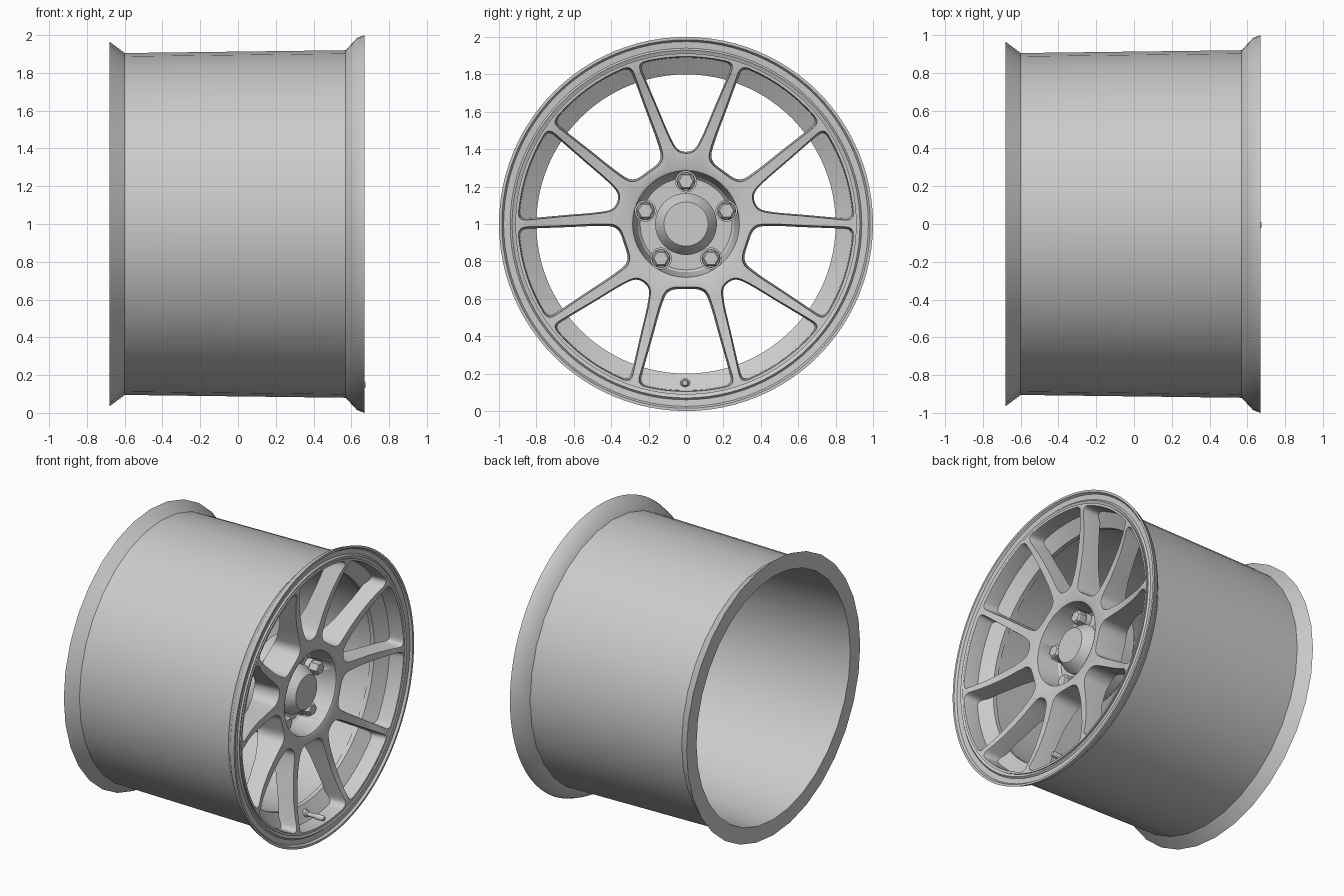
import bpy, bmesh, math
from mathutils import Vector

if "Cube" in bpy.data.objects:
    bpy.data.objects.remove(bpy.data.objects["Cube"])

CZ = 1.0  # axle height; the axle runs along x


def polar(x, r, a):
    return Vector((x, r * math.cos(a), CZ + r * math.sin(a)))


def finish(name, bm, angle=30):
    bmesh.ops.remove_doubles(bm, verts=bm.verts, dist=1e-5)
    bmesh.ops.recalc_face_normals(bm, faces=bm.faces)
    me = bpy.data.meshes.new(name)
    bm.to_mesh(me)
    bm.free()
    ob = bpy.data.objects.new(name, me)
    bpy.context.collection.objects.link(ob)
    smooth(ob, angle)
    return ob


def smooth(ob, angle=30):
    bpy.ops.object.select_all(action='DESELECT')
    ob.select_set(True)
    bpy.context.view_layer.objects.active = ob
    bpy.ops.object.shade_smooth_by_angle(angle=math.radians(angle))


def loft(bm, rings, closed):
    """Join rings of points; closed links last ring to first, else caps the ends."""
    vs = [[bm.verts.new(p) for p in ring] for ring in rings]
    n = len(vs[0])
    for i in range(len(vs) if closed else len(vs) - 1):
        a, b = vs[i], vs[(i + 1) % len(vs)]
        for j in range(n):
            k = (j + 1) % n
            bm.faces.new((a[j], a[k], b[k], b[j]))
    if not closed:
        bm.faces.new(vs[0])
        bm.faces.new(vs[-1])


def lathe(bm, profile, segs, closed=False, centre=(0, 0)):
    """Revolve (x, r) points around an x-parallel axis; centre is (y, z) offset."""
    off = Vector((0, centre[0], centre[1]))
    rings = [[polar(x, r, 2 * math.pi * j / segs) + off for j in range(segs)]
             for x, r in profile]
    loft(bm, rings, closed)


def cut(ob, cutter):
    m = ob.modifiers.new("cut", 'BOOLEAN')
    m.operation = 'DIFFERENCE'
    m.solver = 'EXACT'
    m.object = cutter
    bpy.context.view_layer.objects.active = ob
    bpy.ops.object.modifier_apply(modifier=m.name)
    bpy.data.objects.remove(cutter)


# Barrel: coarse-sided tube with flared rear flange
bm = bmesh.new()
lathe(bm, [(-.68, .965), (-.60, .905), (.57, .92), (.54, .90), (.48, .81), (-.68, .855)], 32, True)
finish("barrel", bm)

# Front lip with stepped face and inner shelf
bm = bmesh.new()
lathe(bm, [(.57, .92), (.63, .985), (.67, 1.0), (.67, .985), (.655, .975), (.652, .94),
           (.663, .93), (.655, .915), (.65, .90), (.56, .895), (.50, .80), (.47, .80),
           (.47, .88), (.56, .90)], 96, True)
finish("front_lip", bm)

# Spoke face: dished disc with deep hub bowl and rear hub drum
FRONT = [(.285, .563), (.30, .57), (.42, .572), (.52, .578), (.62, .592),
         (.72, .612), (.80, .635), (.86, .657), (.912, .663)]  # (r, x)


def front_x(r):
    for (r0, x0), (r1, x1) in zip(FRONT, FRONT[1:]):
        if r <= r1:
            return x0 + (x1 - x0) * max(0, r - r0) / (r1 - r0)
    return FRONT[-1][1]


profile = [(.40, 0), (.40, .245), (.415, .258)] + [(x, r) for r, x in FRONT]
profile += [(.54, .905), (.52, .84), (.49, .7), (.45, .55), (.40, .43), (.36, .35),
            (.35, .335), (.28, .335), (.27, .325), (.27, 0)]
bm = bmesh.new()
lathe(bm, profile, 120)
face = finish("spoke_face", bm)


# Window outline in (u along its axis, v across), with rounded corners
def window_outline(inner):
    half = math.radians(16.8)
    right = [Vector((u, v)) for u, v in inner]
    corner = Vector((.895 * math.cos(half), .895 * math.sin(half)))
    corners = [(p, .06) for p in right] + [(corner, .045)]
    corners += [(Vector((p.x, -p.y)), d) for p, d in reversed(corners)]
    pts, n = [], len(corners)
    for i, (p, d) in enumerate(corners):
        prev, nxt = corners[i - 1][0], corners[(i + 1) % n][0]
        a = p + (prev - p).normalized() * min(d, (prev - p).length * .47)
        b = p + (nxt - p).normalized() * min(d, (nxt - p).length * .47)
        for k in range(6):
            t = k / 5
            pts.append(a * (1 - t) ** 2 + p * 2 * t * (1 - t) + b * t * t)
    # subdivide long runs and bow the outer edge into an arc
    out = []
    for i, p in enumerate(pts):
        q = pts[(i + 1) % len(pts)]
        steps = 8 if (q - p).length > .07 else 1
        for k in range(steps):
            out.append(p.lerp(q, k / steps))
    for p in out:
        if p.x > .80:
            p.x += .036 * (1 - (p.y / .26) ** 2) * (p.x - .80) / .057
    return out


def add_window(bm, pts, ang):
    def ring(xf, s, w):
        res = []
        for p in pts:
            u, v = .62 + (p.x - .62) * s, p.y * w
            r = math.hypot(u, v)
            res.append(polar(xf(r), r, ang + math.atan2(v, u)))
        return res
    loft(bm, [ring(lambda r: .2, .95, .87),
              ring(lambda r: front_x(r) - .012, 1, 1),
              ring(lambda r: front_x(r) + .01, 1.02, 1.025),
              ring(lambda r: .74, 1.02, 1.025)], False)


# Ten spoke windows: five narrow-ended (over bolts), five wide-ended
narrow = window_outline([(.38, .045), (.46, .09), (.62, .156)])
wide = window_outline([(.34, .105), (.44, .142), (.62, .190)])
bm = bmesh.new()
for k in range(5):
    add_window(bm, narrow, math.radians(90 + 72 * k))
    add_window(bm, wide, math.radians(54 + 72 * k))
cut(face, finish("window_cutter", bm))

# Round pockets around the bolts
bolt_places = [(.228 * math.cos(a), .228 * math.sin(a))
               for a in (math.radians(90 + 72 * k) for k in range(5))]
bm = bmesh.new()
for c in bolt_places:
    lathe(bm, [(.35, .056), (.70, .056)], 32, centre=c)
cut(face, finish("pocket_cutter", bm))
smooth(face, 28)

# Wheel bolts: round collar and hexagonal head
for i, c in enumerate(bolt_places):
    bm = bmesh.new()
    lathe(bm, [(.34, .05), (.42, .05), (.43, .046)], 24, centre=c)
    lathe(bm, [(.42, .046), (.48, .046), (.49, .038)], 6, centre=c)
    finish("wheel_bolt_%d" % (i + 1), bm)

# Centre cap: truncated cone
bm = bmesh.new()
lathe(bm, [(.39, .165), (.46, .165), (.526, .125), (.533, .118), (.533, 0)], 64)
finish("centre_cap", bm)

# Tyre valve in the lowest window
bm = bmesh.new()
lathe(bm, [(.48, .026), (.54, .026), (.55, .014), (.61, .014), (.61, .019),
           (.665, .019), (.675, .014)], 20, centre=(-.005, -.85))
finish("valve_stem", bm)
